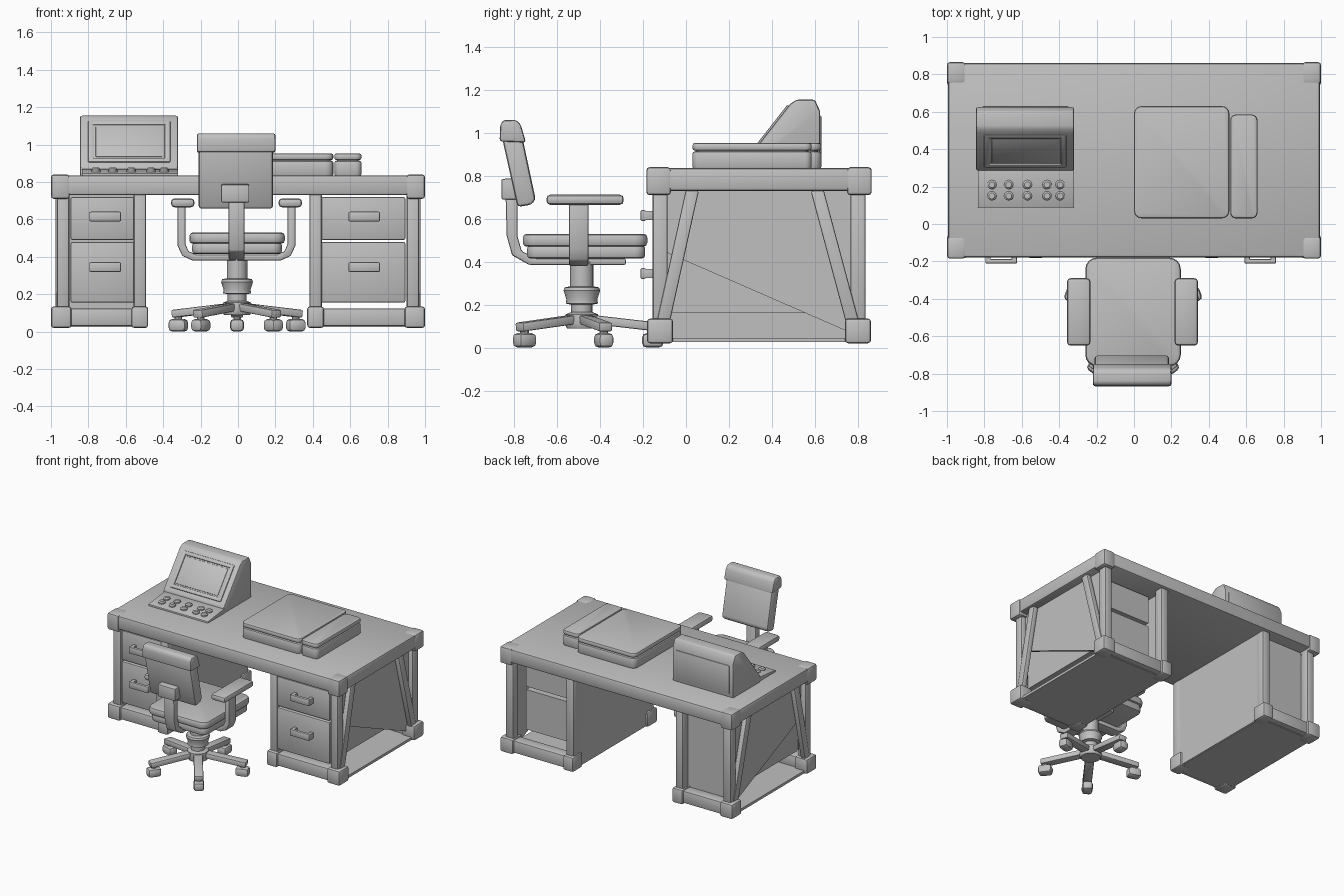
import bpy, bmesh, math
from mathutils import Vector, Matrix

if "Cube" in bpy.data.objects:
    bpy.data.objects.remove(bpy.data.objects["Cube"])

grey = bpy.data.materials.new("grey")
grey.diffuse_color = (0.53, 0.53, 0.53, 1)
grey.use_nodes = True
grey.node_tree.nodes["Principled BSDF"].inputs["Base Color"].default_value = grey.diffuse_color


def finish(name, bm, bevel=0.0, segments=2, angle=35, matrix=None):
    """Bevel the hard edges, smooth by angle and link the part."""
    bmesh.ops.recalc_face_normals(bm, faces=bm.faces)
    if bevel:
        hard = [e for e in bm.edges if e.calc_face_angle(0) > math.radians(25)]
        bmesh.ops.bevel(bm, geom=hard, offset=bevel, segments=segments,
                        affect='EDGES', profile=0.5, clamp_overlap=True)
    if matrix:
        bm.transform(matrix)
    mesh = bpy.data.meshes.new(name)
    bm.to_mesh(mesh)
    bm.free()
    mesh.materials.append(grey)
    mesh.polygons.foreach_set("use_smooth", [True] * len(mesh.polygons))
    mesh.set_sharp_from_angle(angle=math.radians(angle))
    ob = bpy.data.objects.new(name, mesh)
    bpy.context.collection.objects.link(ob)
    return ob


def box(name, x, y, z, bevel=0.01, matrix=None):
    """Box from (min, max) pairs; the order within a pair does not matter."""
    bm = bmesh.new()
    bmesh.ops.create_cube(bm, size=1)
    for v in bm.verts:
        v.co = [(r[0] + r[1]) / 2 + c * abs(r[1] - r[0])
                for r, c in zip((x, y, z), v.co)]
    return finish(name, bm, bevel, matrix=matrix)


def prism(name, pts, span, axis='x', bevel=0.01):
    """Extrude a profile along x (points are y,z), y (x,z) or z (x,y)."""
    def put(a, b, t):
        return {'x': (t, a, b), 'y': (a, t, b), 'z': (a, b, t)}[axis]
    bm = bmesh.new()
    lo, hi = [[bm.verts.new(put(a, b, t)) for a, b in pts] for t in span]
    n = len(pts)
    bm.faces.new(lo)
    bm.faces.new(hi)
    for i in range(n):
        bm.faces.new((lo[i], lo[(i + 1) % n], hi[(i + 1) % n], hi[i]))
    return finish(name, bm, bevel)


def rounded(x0, x1, y0, y1, r, steps=4):
    """Outline of a rectangle with round corners."""
    pts = []
    for k, (cx, cy) in enumerate(((x1 - r, y1 - r), (x0 + r, y1 - r),
                                  (x0 + r, y0 + r), (x1 - r, y0 + r))):
        for i in range(steps + 1):
            a = math.radians(90 * (k + i / steps))
            pts.append((cx + r * math.cos(a), cy + r * math.sin(a)))
    return pts


def beam(name, p, q, w, h, bevel=0.008):
    """Rectangular bar from p to q."""
    p, q = Vector(p), Vector(q)
    d = q - p
    turn = d.to_track_quat('Y', 'Z').to_matrix().to_4x4()
    return box(name, (-w / 2, w / 2), (0, d.length), (-h / 2, h / 2), bevel,
               Matrix.Translation(p) @ turn)


def lathe(name, x, y, rings, sides=16, bevel=0.0):
    """Stack of (radius, z) rings closed at both ends."""
    bm = bmesh.new()
    loops = [[bm.verts.new((x + r * math.cos(math.tau * i / sides),
                            y + r * math.sin(math.tau * i / sides), z))
              for i in range(sides)] for r, z in rings]
    for a, b in zip(loops, loops[1:]):
        for i in range(sides):
            j = (i + 1) % sides
            bm.faces.new((a[i], a[j], b[j], b[i]))
    bm.faces.new(loops[0])
    bm.faces.new(loops[-1])
    return finish(name, bm, bevel)


# Desk top with corner guards
box("desk_top", (-0.994, 0.994), (-0.178, 0.86), (0.73, 0.836), 0.015)
for sx in (-1, 1):
    for y in ((-0.185, -0.07), (0.75, 0.865)):
        box("top_corner", (sx * 0.9, sx), y, (0.71, 0.84), 0.015)

# Two pedestals: side sign, inner edge
for s, inner in ((-1, 0.48), (1, 0.37)):
    for y in ((-0.182, -0.06), (0.74, 0.862)):
        mid = sum(y) / 2
        box("foot_block", (s * 0.89, s), y, (0.02, 0.135), 0.015)
        box("foot_block", (s * inner, s * (inner + 0.09)), y, (0.02, 0.135), 0.015)
        for x in (0.935, inner + 0.045):
            box("post", (s * (x - 0.033), s * (x + 0.033)),
                (mid - 0.035, mid + 0.035), (0.1, 0.74), 0.012)
        box("bottom_rail", (s * (inner + 0.05), s * 0.95),
            (mid - 0.045, mid + 0.045), (0.03, 0.125), 0.01)
    # slanted side braces
    for y0, y1 in ((-0.11, 0.03), (0.78, 0.61)):
        beam("side_brace", (s * 0.955, y0, 0.1), (s * 0.955, y1, 0.735), 0.04, 0.06)
    # outer panel, cut away diagonally at the lower front; inner panel and floor
    prism("outer_panel", [(-0.13, 0.74), (-0.13, 0.46), (0.81, 0.05), (0.81, 0.74)],
          (s * 0.91, s * 0.93), 'x', 0)
    box("inner_panel", (s * (inner + 0.015), s * (inner + 0.035)),
        (-0.13, 0.81), (0.03, 0.74), 0)
    box("floor_panel", (s * (inner + 0.02), s * 0.975), (-0.12, 0.8), (0.025, 0.045), 0)
    # drawers with pull handles
    a, b = inner + 0.075, 0.895
    hx = 0.675 if s > 0 else 0.71
    for z0, z1, hz in ((0.49, 0.72, 0.615), (0.155, 0.48, 0.345)):
        box("drawer_box", (s * (a + 0.01), s * (b - 0.01)), (-0.12, 0.7),
            (z0 + 0.005, z1 - 0.01), 0)
        box("drawer_front", (s * a, s * b), (-0.155, -0.115), (z0, z1), 0.01)
        box("handle_grip", (s * (hx - 0.085), s * (hx + 0.085)), (-0.212, -0.188),
            (hz - 0.026, hz + 0.026), 0.008)
        for t in (-0.07, 0.07):
            box("handle_end", (s * hx + t - 0.014, s * hx + t + 0.014),
                (-0.2, -0.15), (hz - 0.022, hz + 0.022), 0.004)
box("left_back_panel", (-0.92, -0.5), (0.74, 0.76), (0.05, 0.73), 0)

# Desk console with sloped screen
prism("console_body", [(0.625, 0.83), (0.285, 0.83), (0.285, 0.88), (0.485, 1.135),
                       (0.515, 1.155), (0.6, 1.155), (0.625, 1.1)],
      (-0.845, -0.32), 'x', 0.012)
slope = Matrix.Translation((-0.582, 0.29, 0.879)) @ Matrix.Rotation(
    math.atan2(0.255, 0.2), 4, 'X')
for sx in (-1, 1):
    box("screen_frame", (sx * 0.19, sx * 0.22), (0.03, 0.31), (-0.01, 0.012), 0.006, slope)
for v in (0.03, 0.282):
    box("screen_frame", (-0.22, 0.22), (v, v + 0.028), (-0.01, 0.012), 0.006, slope)
box("screen", (-0.18, 0.18), (0.066, 0.274), (-0.01, 0.009), 0.006, slope)
box("console_back_plate", (-0.81, -0.35), (0.61, 0.63), (0.86, 1.08), 0.004)

# Keypad with two rows of round buttons
prism("keypad", [(0.087, 0.83), (0.087, 0.848), (0.3, 0.872), (0.3, 0.83)],
      (-0.835, -0.32), 'x', 0.006)
for x in (-0.76, -0.67, -0.57, -0.465, -0.395):
    for y, z in ((0.15, 0.853), (0.21, 0.859)):
        lathe("button", x, y, [(0.025, z), (0.025, z + 0.01), (0.016, z + 0.018)], 12)

# Stacked folders on the right of the top
for name, x0, x1, y0, y1, r in (("folder", 0.0, 0.51, 0.03, 0.63, 0.04),
                                ("slim_folder", 0.515, 0.66, 0.03, 0.585, 0.03)):
    prism(name + "_base", rounded(x0, x1, y0, y1, r), (0.83, 0.914), 'z', 0.012)
    prism(name + "_core", rounded(x0 + 0.015, x1 - 0.015, y0 + 0.015, y1 - 0.015, r),
          (0.9, 0.93), 'z', 0)
    prism(name + "_lid", rounded(x0, x1, y0, y1, r), (0.917, 0.953), 'z', 0.012)

# Chair seat and backrest
prism("seat_base", rounded(-0.245, 0.235, -0.74, -0.19, 0.05), (0.415, 0.475), 'z', 0.015)
prism("seat_cushion", rounded(-0.26, 0.25, -0.76, -0.18, 0.06), (0.47, 0.53), 'z', 0.018)
prism("backrest", [(-0.855, 0.97), (-0.76, 0.97), (-0.70, 0.69), (-0.72, 0.665),
                   (-0.785, 0.655)], (-0.21, 0.187), 'x', 0.02)
prism("backrest_cap", [(-0.868, 0.96), (-0.865, 1.04), (-0.85, 1.06), (-0.79, 1.06),
                       (-0.77, 1.04), (-0.745, 0.955)], (-0.22, 0.2), 'x', 0.012)
prism("back_support", [(-0.28, 0.385), (-0.28, 0.415), (-0.7, 0.415), (-0.765, 0.45),
                       (-0.785, 0.52), (-0.785, 0.7), (-0.84, 0.7), (-0.835, 0.52),
                       (-0.81, 0.43), (-0.73, 0.385)], (-0.05, 0.035), 'x', 0.008)
prism("back_bracket", [(-0.86, 0.69), (-0.86, 0.785), (-0.79, 0.79), (-0.75, 0.69)],
      (-0.09, 0.06), 'x', 0.008)

# Armrests
for s in (-1, 1):
    c = -0.008
    box("arm_pad", (c + s * 0.225, c + s * 0.35), (-0.65, -0.29), (0.665, 0.712), 0.018)
    arm = [(0.315, 0.68), (0.315, 0.46), (0.29, 0.405), (0.235, 0.38), (0, 0.38),
           (0, 0.412), (0.215, 0.412), (0.257, 0.43), (0.273, 0.47), (0.273, 0.68)]
    prism("arm_support", [(c + s * x, z) for x, z in arm], (-0.545, -0.455), 'y', 0.008)

# Column and five-legged base on casters
cx, cy, R = -0.005, -0.485, 0.33
lathe("column", cx, cy, [(0.05, 0.11), (0.05, 0.2), (0.075, 0.205), (0.072, 0.225),
                         (0.085, 0.265), (0.08, 0.28), (0.055, 0.285), (0.055, 0.4)])
lathe("base_hub", cx, cy, [(0.07, 0.09), (0.08, 0.11), (0.075, 0.155), (0.05, 0.165)])
for i in range(5):
    a = math.radians(90 + 72 * i)
    dx, dy = math.cos(a), math.sin(a)
    beam("base_leg", (cx + dx * 0.04, cy + dy * 0.04, 0.132),
         (cx + dx * (R + 0.03), cy + dy * (R + 0.03), 0.095), 0.065, 0.042)
    wx, wy = cx + dx * R, cy + dy * R
    lathe("caster_stem", wx, wy, [(0.02, 0.05), (0.02, 0.09)], 8)
    box("caster", (-0.05, 0.05), (-0.038, 0.038), (0.0, 0.068), 0.022,
        Matrix.Translation((wx, wy, 0)) @ Matrix.Rotation(a, 4, 'Z'))
